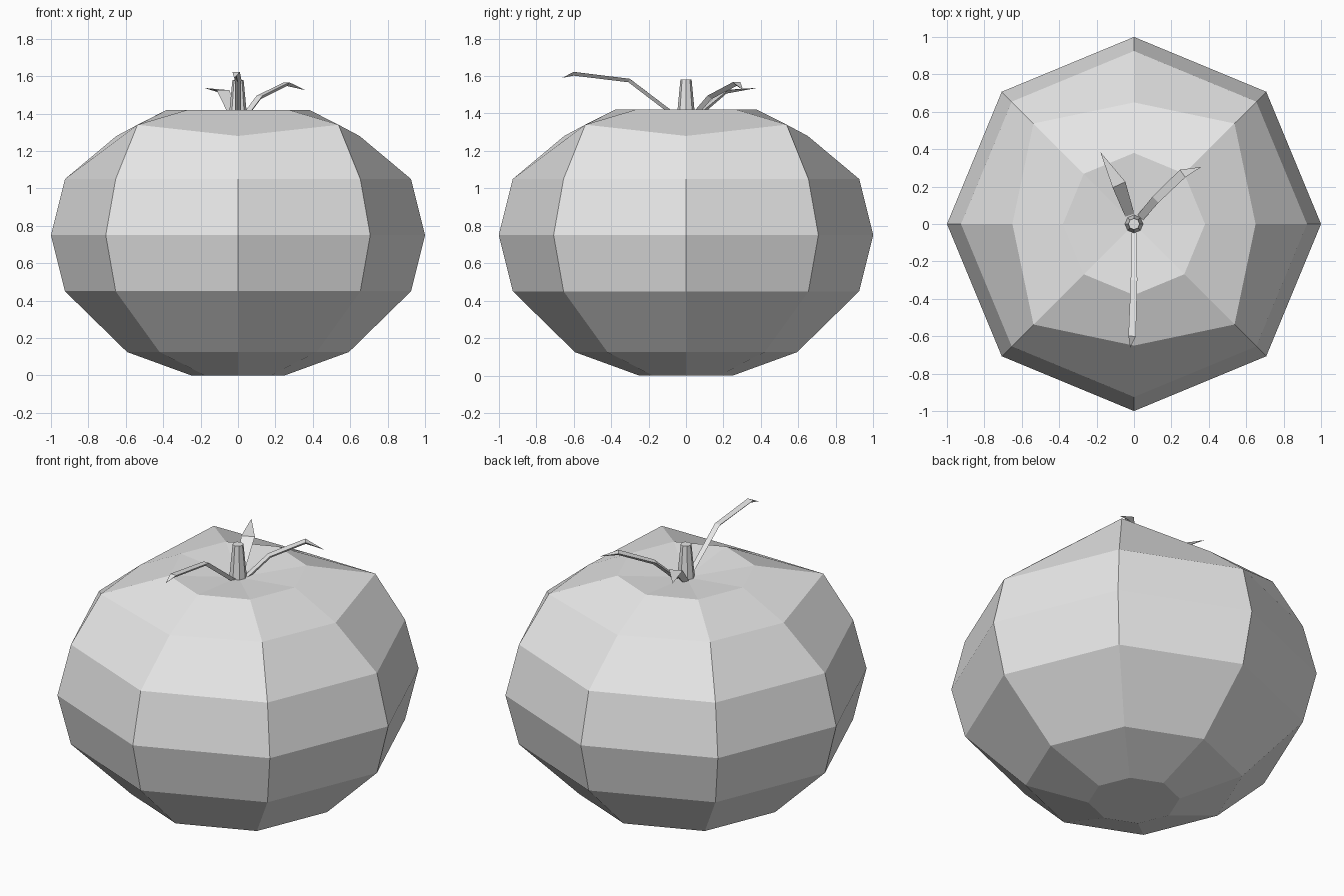
import bpy, bmesh, math
from mathutils import Vector

if "Cube" in bpy.data.objects:
    bpy.data.objects.remove(bpy.data.objects["Cube"])

grey = bpy.data.materials.new("light grey")
grey.diffuse_color = (0.8, 0.8, 0.8, 1)
grey.use_nodes = True
grey.node_tree.nodes["Principled BSDF"].inputs["Base Color"].default_value = grey.diffuse_color


def finish(bm, name):
    bmesh.ops.recalc_face_normals(bm, faces=bm.faces)
    mesh = bpy.data.meshes.new(name)
    bm.to_mesh(mesh)
    bm.free()
    mesh.materials.append(grey)
    obj = bpy.data.objects.new(name, mesh)
    bpy.context.collection.objects.link(obj)
    return obj


def bridge(bm, a, b):
    """Join two rings of equal size with quads."""
    n = len(a)
    for i in range(n):
        j = (i + 1) % n
        bm.faces.new((a[i], a[j], b[j], b[i]))


def fan(bm, ring, tip):
    """Close a ring with triangles to a single point."""
    v = bm.verts.new(tip)
    for i in range(len(ring)):
        bm.faces.new((ring[i], ring[(i + 1) % len(ring)], v))


def lathe(name, profile, top, sides=8):
    """Profile rows: radius and height on the axes, then on the diagonals."""
    bm = bmesh.new()
    rings = []
    for row in profile:
        ring = []
        for i in range(sides):
            r, z = row[:2] if i % 2 == 0 else row[-2:]
            a = 2 * math.pi * i / sides
            ring.append(bm.verts.new((r * math.cos(a), r * math.sin(a), z)))
        rings.append(ring)
    for a, b in zip(rings, rings[1:]):
        bridge(bm, a, b)
    bm.faces.new(rings[0])
    fan(bm, rings[-1], (0, 0, top))
    return finish(bm, name)


# Ribbed fruit body with a shallow dip on top
lathe("fruit_body", [
    (0.25, 0.0), (0.593, 0.125), (0.925, 0.45), (1.0, 0.75), (0.925, 1.05),
    (0.65, 1.28, 0.76, 1.34), (0.38, 1.42),
], 1.38)

# Tapered stem
lathe("stem", [(0.05, 1.37), (0.03, 1.58)], 1.58)


def sepal(name, path, widths, depth):
    """Thin triangular strip along a bent path, ending in a point."""
    bm = bmesh.new()
    pts = [Vector(p) for p in path]
    rings = []
    for i, p in enumerate(pts[:-1]):
        along = (pts[i + 1] - pts[max(i - 1, 0)]).normalized()
        side = along.cross(Vector((0, 0, 1))).normalized()
        up = side.cross(along)
        w = widths[i] / 2
        rings.append([bm.verts.new(q) for q in
                      (p - side * w, p + side * w, p - up * depth)])
    for a, b in zip(rings, rings[1:]):
        bridge(bm, a, b)
    bm.faces.new(rings[0])
    fan(bm, rings[-1], pts[-1])
    return finish(bm, name)


# Three bent sepals around the stem
sepal("front_sepal",
      [(0, -0.03, 1.38), (0, -0.30, 1.585), (-0.01, -0.60, 1.622),
       (-0.02, -0.66, 1.59)], (0.03, 0.035, 0.04), 0.02)
sepal("right_sepal",
      [(0.03, 0.03, 1.38), (0.115, 0.13, 1.495), (0.26, 0.27, 1.567),
       (0.36, 0.305, 1.525)], (0.04, 0.045, 0.05), 0.02)
sepal("back_sepal",
      [(-0.02, 0.04, 1.38), (-0.08, 0.21, 1.525), (-0.18, 0.385, 1.537)],
      (0.05, 0.075), 0.02)
